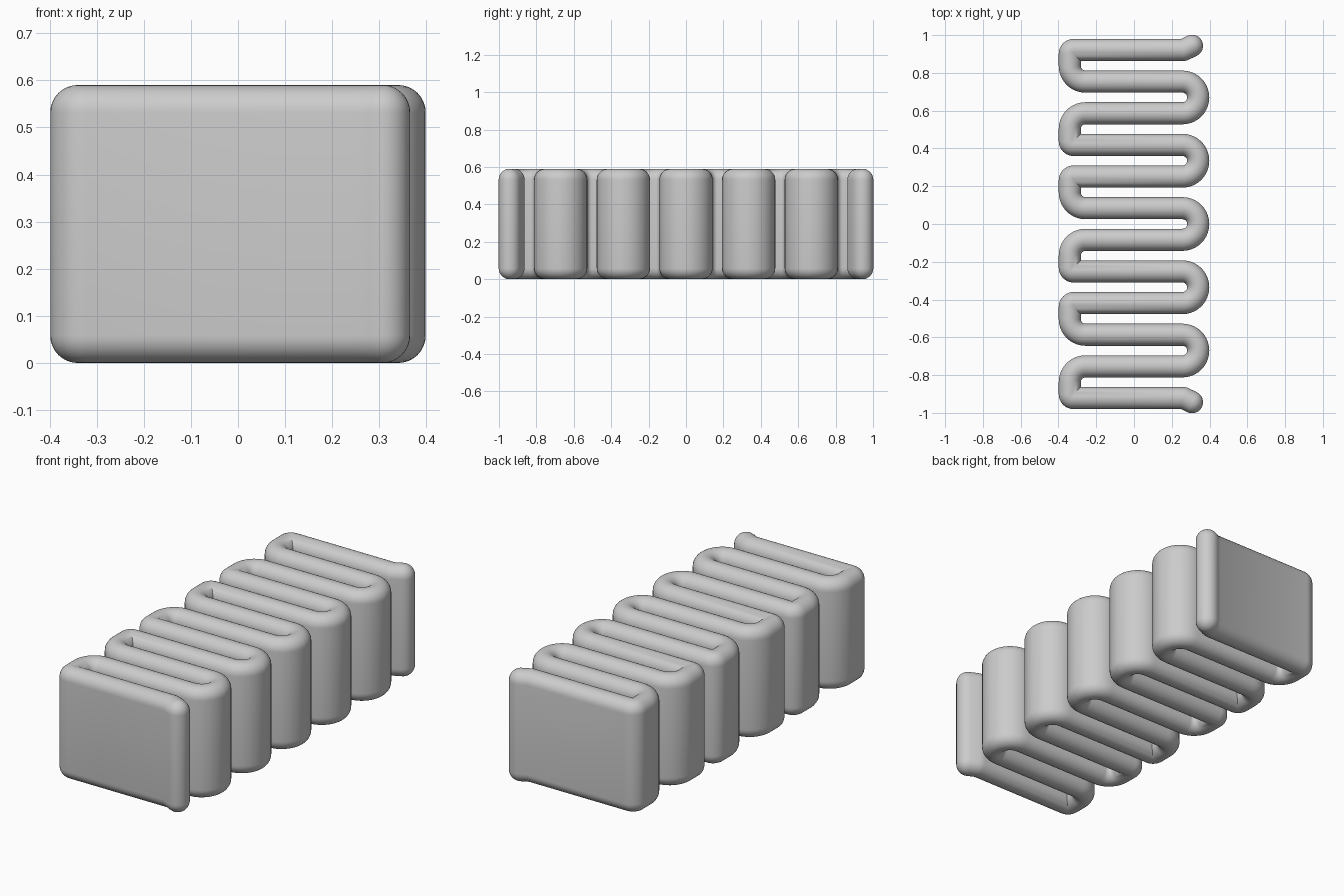
import bpy, bmesh, math
from mathutils import Vector

cube = bpy.data.objects.get("Cube")
if cube:
    bpy.data.objects.remove(cube, do_unlink=True)

HEIGHT, R = 0.59, 0.0585         # wall height, half thickness
BARS, STEP = 12, 0.1675          # straight runs and their spacing
EDGE = 0.34                      # centre line of the outer bends
TIGHT, ROUND = 0.02, STEP / 2 - 0.0005
CAP, LAYERS = 12, 8

# Folded centre line as corners with fillet radii
first = -STEP * (BARS - 1) / 2
corners = [((0.307, first - 0.022), 0), ((0.262, first), TIGHT)]
for i in range(BARS):
    y = first + i * STEP
    left_radius = TIGHT if i % 4 in (0, 3) else ROUND
    left, right = ((-EDGE, y), left_radius), ((EDGE, y), ROUND)
    run = [right, left] if i % 2 == 0 else [left, right]
    if i == 0:
        run = [left]
    elif i == BARS - 1:
        run = [left]
    corners += run
corners += [((0.262, -first), TIGHT), ((0.307, 0.022 - first), 0)]


def fillet_path(corners):
    """Samples of (point, left normal, corner, mitre, radius, turn)."""
    pts = [Vector(c[0]) for c in corners]
    path = []
    for i, (_, radius) in enumerate(corners):
        p = pts[i]
        if i in (0, len(pts) - 1):
            d = (pts[1] - p) if i == 0 else (p - pts[i - 1])
            n = Vector((-d.y, d.x)).normalized()
            path.append((p, n, p, n, 0, 0))
            continue
        a, b = (p - pts[i - 1]).normalized(), (pts[i + 1] - p).normalized()
        turn = math.atan2(a.x * b.y - a.y * b.x, a.dot(b))
        sign = math.copysign(1, turn)
        na = Vector((-a.y, a.x))
        nb = Vector((-b.y, b.x))
        mitre = (na + nb).normalized() / math.cos(turn / 2)
        centre = p + mitre * sign * radius
        steps = max(3, round(abs(turn) / math.radians(9)))
        for k in range(steps + 1):
            t = turn * k / steps
            n = Vector((na.x * math.cos(t) - na.y * math.sin(t),
                        na.x * math.sin(t) + na.y * math.cos(t)))
            path.append((centre - n * sign * radius, n, p, mitre, radius, sign))
    return path


path = fillet_path(corners)


def offset(sample, d):
    """Point beside the centre line; tight inner bends meet at the mitre."""
    p, n, corner, mitre, radius, turn = sample
    if turn * d > radius:
        return corner + mitre * d
    return p + n * d


def cap(sample, d, start):
    """Half circle around a free end."""
    p, n = sample[0], sample[1]
    forward = Vector((n.y, -n.x))
    if start:
        n, forward = -n, -forward
    angles = [math.pi * k / CAP for k in range(1, CAP)]
    return [p + n * d * math.cos(a) + forward * d * math.sin(a) for a in angles]


def outline(d):
    return ([offset(s, d) for s in path] + cap(path[-1], d, False)
            + [offset(s, -d) for s in reversed(path)] + cap(path[0], d, True))


# Wall: stacked outlines that shrink to the centre line at top and bottom
quarter = [math.pi / 2 * k / LAYERS for k in range(LAYERS + 1)]
levels = [(R * math.sin(a), R - R * math.cos(a)) for a in quarter]
levels += [(d, HEIGHT - z) for d, z in reversed(levels)]

bm = bmesh.new()
rings = [[bm.verts.new((q.x, q.y, z)) for q in outline(d)] for d, z in levels]
for low, high in zip(rings, rings[1:]):
    for i in range(len(low)):
        j = (i + 1) % len(low)
        bm.faces.new((low[i], low[j], high[j], high[i]))
bmesh.ops.remove_doubles(bm, verts=bm.verts, dist=0.0002)
bmesh.ops.recalc_face_normals(bm, faces=bm.faces)
mesh = bpy.data.meshes.new("folded_wall")
bm.to_mesh(mesh)
bm.free()

wall = bpy.data.objects.new("folded_wall", mesh)
bpy.context.collection.objects.link(wall)

# Plain grey
grey = bpy.data.materials.new("light_grey")
grey.use_nodes = True
colour = (0.6, 0.6, 0.6, 1)
grey.diffuse_color = colour
grey.node_tree.nodes["Principled BSDF"].inputs["Base Color"].default_value = colour
mesh.materials.append(grey)

bpy.ops.object.select_all(action='DESELECT')
wall.select_set(True)
bpy.context.view_layer.objects.active = wall
bpy.ops.object.shade_smooth_by_angle(angle=math.radians(40))
